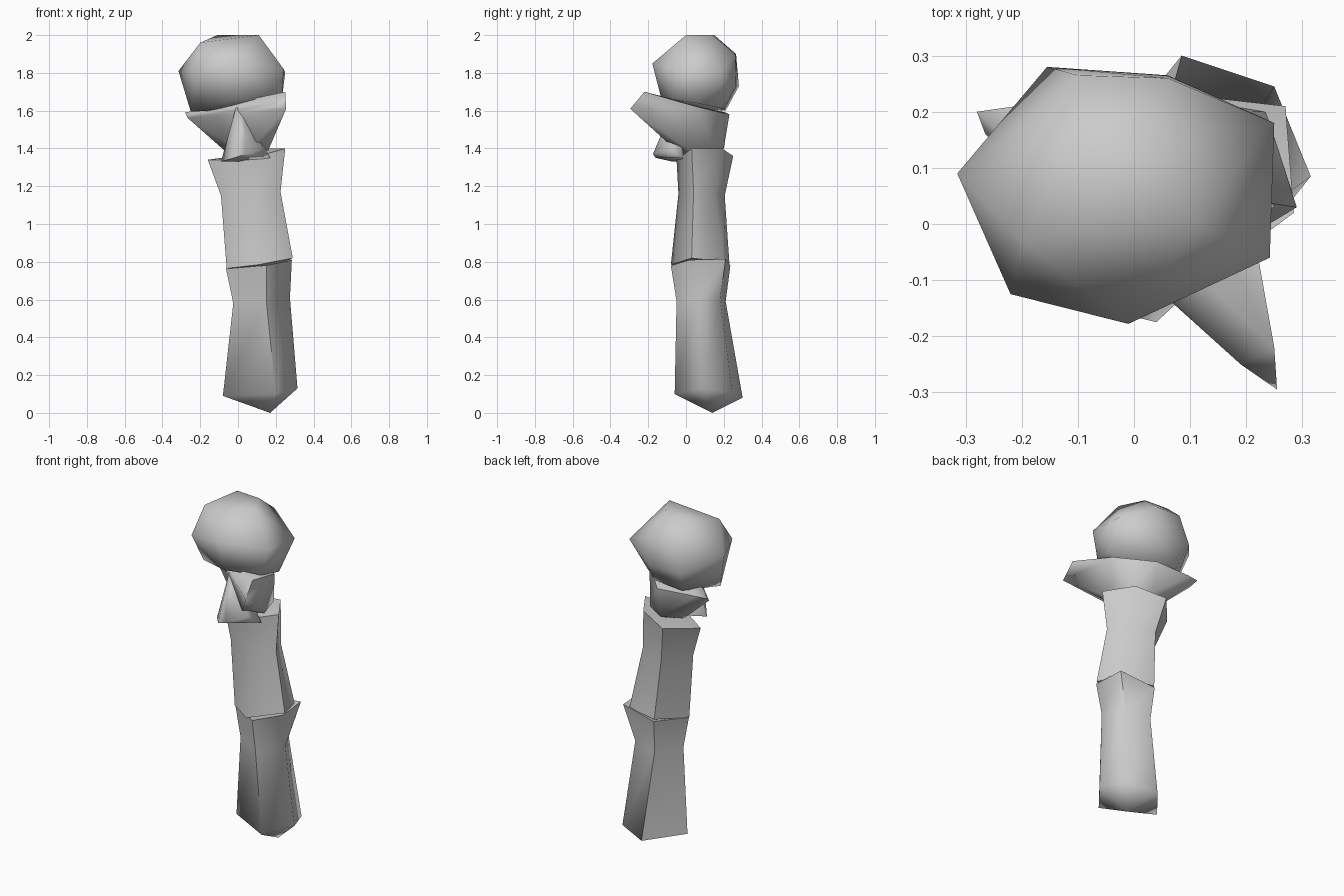
import bpy, bmesh, math


def finish(name, bm, angle=70):
    bmesh.ops.recalc_face_normals(bm, faces=bm.faces)
    mesh = bpy.data.meshes.new(name)
    bm.to_mesh(mesh)
    bm.free()
    ob = bpy.data.objects.new(name, mesh)
    bpy.context.collection.objects.link(ob)
    bpy.ops.object.select_all(action='DESELECT')
    ob.select_set(True)
    bpy.context.view_layer.objects.active = ob
    bpy.ops.object.shade_smooth_by_angle(angle=math.radians(angle))
    return ob


def hull(name, points):
    """Faceted lump: the convex hull of a few corner points."""
    bm = bmesh.new()
    for p in points:
        bm.verts.new(p)
    bmesh.ops.convex_hull(bm, input=bm.verts)
    loose = [v for v in bm.verts if not v.link_faces]
    bmesh.ops.delete(bm, geom=loose, context='VERTS')
    return finish(name, bm)


def log(name, rings, low, high):
    """Loft through rough five-sided rings, closed with a fan at each end."""
    bm = bmesh.new()
    loops = [[bm.verts.new(p) for p in ring] for ring in rings]
    n = len(loops[0])
    for a, b in zip(loops, loops[1:]):
        for i in range(n):
            j = (i + 1) % n
            bm.faces.new((a[i], a[j], b[j], b[i]))
    for loop, tip in ((loops[0], low), (loops[-1], high)):
        c = bm.verts.new(tip)
        for i in range(n):
            bm.faces.new((loop[i], loop[(i + 1) % n], c))
    return finish(name, bm, 65)


# Two stacked trunk sections, flared at their ends
log("lower_trunk", [
    [(-0.08, 0.10, 0.09), (0.20, -0.06, 0.10), (0.315, 0.085, 0.13),
     (0.25, 0.245, 0.11), (0.085, 0.30, 0.08)],
    [(-0.025, 0.06, 0.58), (0.15, -0.05, 0.59), (0.275, 0.055, 0.61),
     (0.21, 0.18, 0.60), (0.06, 0.21, 0.59)],
    [(-0.065, 0.065, 0.77), (0.15, -0.08, 0.78), (0.285, 0.02, 0.81),
     (0.27, 0.21, 0.815), (0.05, 0.235, 0.78)],
], (0.17, 0.14, 0.0), (0.11, 0.08, 0.75))
log("upper_trunk", [
    [(-0.06, 0.055, 0.765), (0.11, -0.08, 0.785), (0.29, 0.03, 0.82),
     (0.235, 0.20, 0.80), (0.05, 0.23, 0.79)],
    [(-0.09, 0.06, 1.15), (0.08, -0.04, 1.16), (0.225, 0.04, 1.17),
     (0.18, 0.15, 1.16), (0.02, 0.205, 1.15)],
    [(-0.16, 0.09, 1.34), (0.04, -0.05, 1.34), (0.25, 0.03, 1.40),
     (0.15, 0.19, 1.40), (-0.02, 0.25, 1.36)],
], (0.115, 0.08, 0.74), (0.05, 0.10, 1.365))

# Forked limb spreading front right and back left
hull("forked_limb", [
    (0.255, -0.295, 1.61), (0.19, -0.25, 1.64), (0.25, -0.22, 1.70),
    (0.21, -0.23, 1.56),
    (-0.28, 0.20, 1.59), (-0.265, 0.16, 1.56), (-0.21, 0.21, 1.59),
    (0.03, 0.23, 1.58), (0.20, 0.06, 1.62), (-0.05, 0.0, 1.61),
    (-0.05, 0.09, 1.37), (0.04, -0.03, 1.37), (0.16, 0.02, 1.39),
    (0.14, 0.14, 1.41), (0.03, 0.20, 1.40), (0.03, 0.07, 1.34)])

# Small stub hanging at the front
hull("front_stub", [
    (-0.01, -0.07, 1.62), (0.03, -0.06, 1.62), (0.02, -0.02, 1.60),
    (-0.09, -0.07, 1.33), (-0.02, -0.16, 1.35), (0.04, -0.175, 1.37),
    (0.13, -0.09, 1.40), (0.17, -0.02, 1.35), (0.02, -0.01, 1.33)])

# Lump of foliage on top
hull("foliage", [
    (-0.315, 0.09, 1.81), (-0.22, -0.125, 1.81), (-0.01, -0.178, 1.85),
    (0.242, -0.06, 1.82), (0.25, 0.18, 1.80), (0.06, 0.265, 1.73),
    (-0.155, 0.28, 1.73), (0.06, 0.26, 1.90), (-0.10, 0.265, 1.90),
    (-0.20, -0.03, 1.96), (-0.11, 0.15, 2.0), (0.11, 0.0, 2.0),
    (0.04, 0.14, 2.0),
    (-0.25, 0.03, 1.595), (-0.12, 0.21, 1.60), (0.07, 0.20, 1.61),
    (0.23, 0.06, 1.64), (0.20, -0.07, 1.66), (0.0, -0.13, 1.66)])
